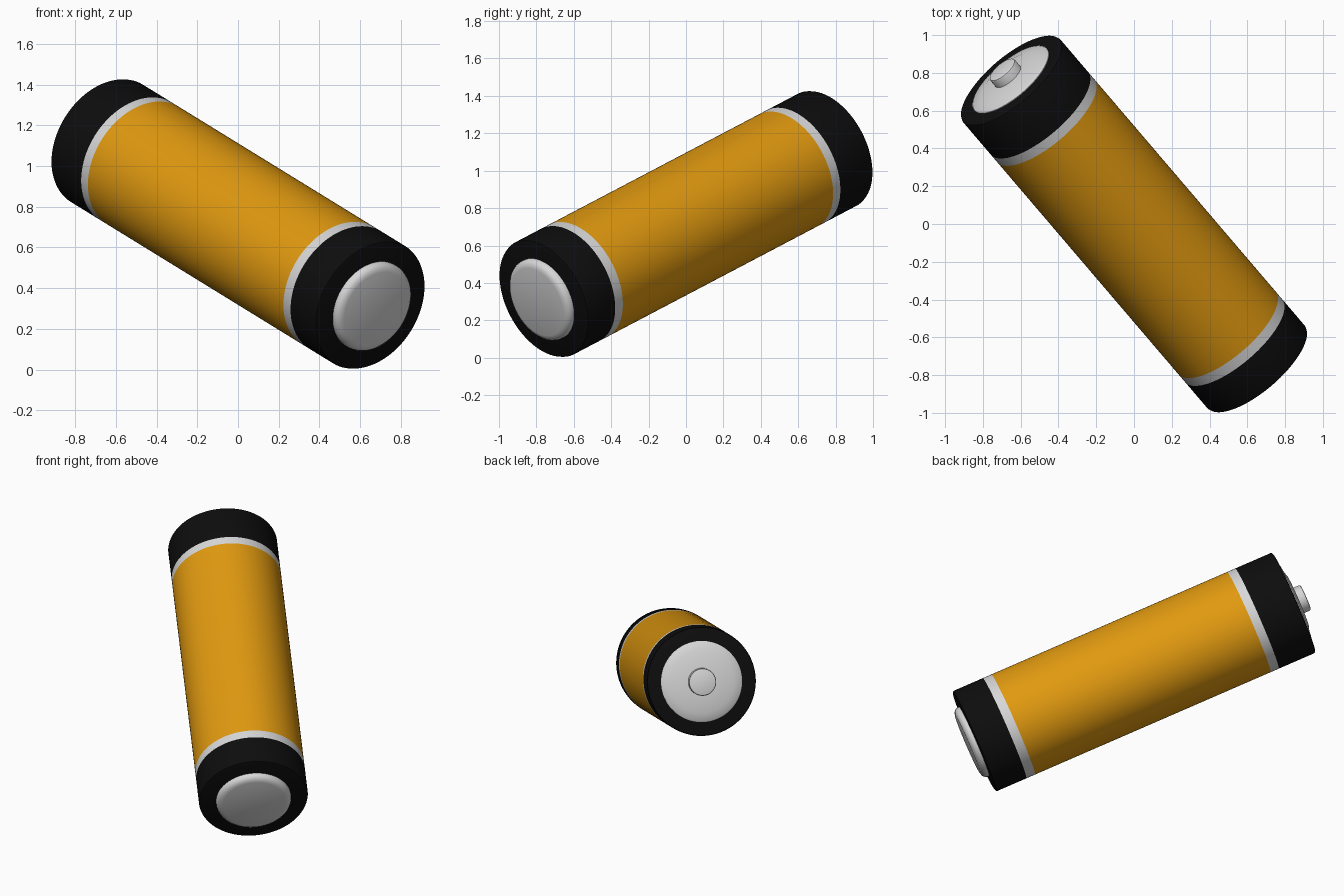
import bpy, bmesh, math
from mathutils import Vector, Matrix

if "Cube" in bpy.data.objects:
    bpy.data.objects.remove(bpy.data.objects["Cube"])

# Battery lies along a tilted axis
AXIS = Vector((-0.603, 0.706, 0.371)).normalized()
PLACE = Matrix.Translation((0, 0, 0.715)) @ AXIS.to_track_quat('Z', 'Y').to_matrix().to_4x4()
R, H, SIDES = 0.338, 1.08, 96


def material(name, rgb):
    m = bpy.data.materials.new(name)
    m.diffuse_color = (*rgb, 1)
    m.use_nodes = True
    m.node_tree.nodes["Principled BSDF"].inputs["Base Color"].default_value = m.diffuse_color
    return m


orange = material("orange wrap", (0.75, 0.32, 0.005))
black = material("black plastic", (0.004, 0.004, 0.004))
silver = material("silver metal", (0.68, 0.68, 0.68))


def lathe(name, profile, mat):
    """Spin (radius, height) points around the battery axis."""
    bm = bmesh.new()
    rings = []
    for r, z in profile:
        rings.append([bm.verts.new((r * math.cos(a), r * math.sin(a), z))
                      for a in (2 * math.pi * i / SIDES for i in range(SIDES))])
    for lo, hi in zip(rings, rings[1:]):
        for i in range(SIDES):
            j = (i + 1) % SIDES
            bm.faces.new((lo[i], lo[j], hi[j], hi[i]))
    bm.faces.new(rings[0][::-1])
    bm.faces.new(rings[-1])
    bmesh.ops.recalc_face_normals(bm, faces=bm.faces)
    me = bpy.data.meshes.new(name)
    bm.to_mesh(me)
    bm.free()
    ob = bpy.data.objects.new(name, me)
    bpy.context.collection.objects.link(ob)
    me.materials.append(mat)
    ob.matrix_world = PLACE
    bpy.ops.object.select_all(action='DESELECT')
    ob.select_set(True)
    bpy.context.view_layer.objects.active = ob
    bpy.ops.object.shade_smooth_by_angle(angle=math.radians(40))
    return ob


# Body with six colour zones along its length; caps have softened rims
b = 0.012
body = lathe("battery_body", [
    (R - b, -H), (R - b * 0.3, -H + b * 0.3), (R, -H + b),
    (R, -H + 0.205), (R, -H + 0.263),
    (R, H - 0.305), (R, H - 0.25),
    (R, H - b), (R - b * 0.3, H - b * 0.3), (R - b, H)], black)
body.data.materials.append(silver)
body.data.materials.append(orange)
for p in body.data.polygons:
    z = p.center.z
    if -H + 0.263 < z < H - 0.305:
        p.material_index = 2
    elif -H + 0.205 < z < H - 0.25:
        p.material_index = 1

# Positive end: shallow stepped disc with a nub
lathe("positive_plate", [(0.252, H - 0.01), (0.252, H + 0.004), (0.246, H + 0.010),
                         (0.20, H + 0.016), (0.17, H + 0.026), (0.05, H + 0.028)], silver)
lathe("positive_nub", [(0.085, H), (0.085, H + 0.07), (0.082, H + 0.077),
                       (0.075, H + 0.08)], silver)

# Negative end: rounded button
lathe("negative_plate", [(0.233, -H + 0.01), (0.233, -H - 0.012), (0.228, -H - 0.026),
                         (0.215, -H - 0.038), (0.195, -H - 0.044)], silver)
